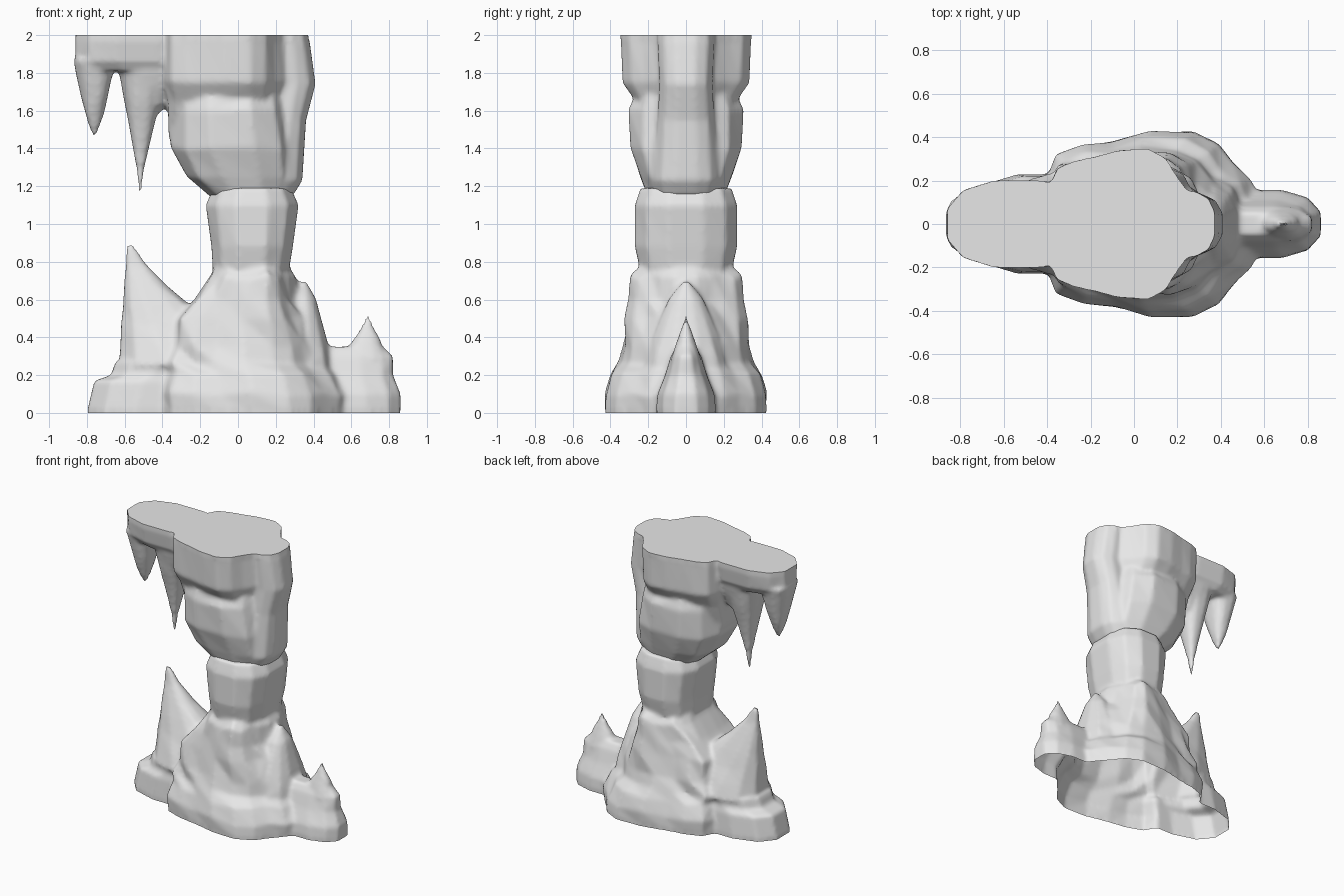
import bpy
import bmesh
import random
from math import cos, sin, tau, radians, copysign

random.seed(4)
if "Cube" in bpy.data.objects:
    bpy.data.objects.remove(bpy.data.objects["Cube"], do_unlink=True)

# One plain stone colour
stone = bpy.data.materials.new("pale_grey_stone")
stone.use_nodes = True
stone.diffuse_color = (0.8, 0.8, 0.8, 1)
stone.node_tree.nodes["Principled BSDF"].inputs["Base Color"].default_value = stone.diffuse_color


def outline(sides, lobes, bulge):
    """Rounded, lobed cross-section fitted to a unit box; first half only."""
    points = []
    for i in range(sides // 2):
        angle = (i + 0.5) * tau / sides
        radius = 1 + bulge * cos(lobes * angle)
        across = copysign(abs(cos(angle)) ** 0.8, cos(angle))
        points.append((radius * across, radius * sin(angle) ** 0.8))
    wide = max(abs(u) for u, v in points)
    deep = max(v for u, v in points)
    return [(u / wide, v / deep) for u, v in points]


PLAIN = outline(12, 0, 0)
LOBED = outline(22, 5, 0.06)


def loft(name, section, rings, rough=0.0):
    """Skin stacked sections; each ring is height, min x, max x, half depth."""
    bm = bmesh.new()
    loops = []
    for index, (z, x_min, x_max, depth) in enumerate(rings):
        middle, half = (x_min + x_max) / 2, (x_max - x_min) / 2
        inner = 0 < index < len(rings) - 1
        front, back = [], []
        for u, v in section:
            wobble = 1 + random.uniform(-rough, rough / 2) * inner
            lift = random.uniform(-rough, rough) / 4 * inner
            x, y = middle + u * half * wobble, v * depth * wobble
            front.append(bm.verts.new((x, -y, z + lift)))
            back.append(bm.verts.new((x, y, z + lift)))
        loops.append(front + back[::-1])
    for low, high in zip(loops, loops[1:]):
        for i, corner in enumerate(low):
            bm.faces.new((low[i - 1], corner, high[i], high[i - 1]))
    bm.faces.new(loops[0])
    bm.faces.new(loops[-1])
    bmesh.ops.recalc_face_normals(bm, faces=bm.faces)
    mesh = bpy.data.meshes.new(name)
    bm.to_mesh(mesh)
    bm.free()
    obj = bpy.data.objects.new(name, mesh)
    bpy.context.collection.objects.link(obj)
    mesh.materials.append(stone)
    return obj


def spike(name, root, tip_x, tip_z, curve):
    """Taper a root ring to a point; curve above one makes it concave."""
    z, x_min, x_max, depth = root
    rings = []
    steps = 6
    for step in range(steps + 1):
        t = step / steps
        shrink = max((1 - t) ** curve, 0.05)
        rings.append((z + (tip_z - z) * t, tip_x + (x_min - tip_x) * shrink,
                      tip_x + (x_max - tip_x) * shrink, depth * shrink))
    return loft(name, PLAIN, rings, rough=0.03)


def weather(target, parts):
    """Fuse overlapping rocks into one softly worn skin."""
    bpy.ops.object.select_all(action="DESELECT")
    target.select_set(True)
    bpy.context.view_layer.objects.active = target
    for part in parts:
        fuse = target.modifiers.new("fuse", "BOOLEAN")
        fuse.operation, fuse.solver, fuse.object = "UNION", "EXACT", part
        bpy.ops.object.modifier_apply(modifier=fuse.name)
        bpy.data.objects.remove(part, do_unlink=True)
    skin = target.modifiers.new("skin", "REMESH")
    skin.mode, skin.voxel_size = "VOXEL", 0.015
    bpy.ops.object.modifier_apply(modifier=skin.name)
    wear = target.modifiers.new("wear", "SMOOTH")
    wear.factor, wear.iterations = 0.5, 4
    bpy.ops.object.modifier_apply(modifier=wear.name)

    # Hollow underside and level top
    bm = bmesh.new()
    bm.from_mesh(target.data)
    bmesh.ops.bisect_plane(bm, geom=bm.verts[:] + bm.edges[:] + bm.faces[:],
                           plane_co=(0, 0, 0.015), plane_no=(0, 0, 1), clear_inner=True)
    for vert in bm.verts:
        if vert.is_boundary:
            vert.co.z = 0
        elif vert.co.z > 1.985:
            vert.co.z = 2
    bm.to_mesh(target.data)
    bm.free()
    bpy.ops.object.shade_smooth_by_angle(angle=radians(50))


# Base mound with its feet and spires
base = loft("rock_base", LOBED, [
    (0, -0.45, 0.6, 0.43), (0.1, -0.45, 0.6, 0.43), (0.21, -0.43, 0.55, 0.4),
    (0.26, -0.43, 0.49, 0.36), (0.36, -0.41, 0.47, 0.34), (0.5, -0.37, 0.4, 0.32),
    (0.6, -0.25, 0.33, 0.3), (0.72, -0.16, 0.3, 0.29), (0.79, -0.13, 0.26, 0.23)], rough=0.06)
right_foot = loft("right_foot", PLAIN, [
    (0, -0.8, 0, 0.23), (0.17, -0.76, 0, 0.22), (0.2, -0.67, 0, 0.21), (0.27, -0.65, 0, 0.21)])
left_foot = loft("left_foot", PLAIN, [
    (0, 0.3, 0.86, 0.16), (0.1, 0.3, 0.86, 0.15), (0.2, 0.3, 0.82, 0.11),
    (0.3, 0.3, 0.82, 0.08), (0.35, 0.3, 0.77, 0.05)])
right_spire = spike("right_spire", (0.25, -0.63, 0.15, 0.24), -0.59, 0.89, 1.1)
left_spire = spike("left_spire", (0.28, 0.55, 0.8, 0.08), 0.69, 0.52, 1)
inner_spire = spike("inner_spire", (0.1, 0.1, 0.53, 0.26), 0.35, 0.7, 0.6)

# Narrow middle of the pillar
waist = loft("pillar_waist", PLAIN, [
    (0.7, -0.13, 0.26, 0.23), (0.88, -0.14, 0.29, 0.27), (1.1, -0.17, 0.32, 0.27),
    (1.19, -0.13, 0.28, 0.24)])
weather(base, [right_foot, left_foot, right_spire, left_spire, inner_spire, waist])

# Swelling rock under the top
collar = loft("upper_collar", PLAIN, [
    (1.14, -0.14, 0.25, 0.2), (1.25, -0.27, 0.3, 0.24), (1.4, -0.36, 0.3, 0.29),
    (1.6, -0.36, 0.27, 0.3), (1.7, -0.35, 0.25, 0.26)], rough=0.04)

# Flat top, side rib, ledge and stalactites
cap = loft("flat_top", LOBED, [
    (1.46, -0.39, 0.2, 0.16), (1.65, -0.4, 0.28, 0.27), (1.75, -0.42, 0.29, 0.34),
    (1.97, -0.42, 0.29, 0.35), (2, -0.42, 0.29, 0.35)], rough=0.02)
rib = loft("left_rib", PLAIN, [
    (1.15, 0.1, 0.29, 0.15), (1.23, 0.1, 0.34, 0.17), (1.55, 0.1, 0.36, 0.15),
    (1.74, 0.1, 0.41, 0.14), (1.96, 0.1, 0.38, 0.15), (2, 0.1, 0.37, 0.15)])
arm = loft("ledge_arm", PLAIN, [
    (1.81, -0.8, -0.2, 0.15), (1.86, -0.86, -0.2, 0.18), (1.97, -0.86, -0.2, 0.2),
    (2, -0.86, -0.2, 0.2)])
short_drip = spike("short_stalactite", (1.87, -0.87, -0.65, 0.14), -0.76, 1.46, 0.7)
long_drip = spike("long_stalactite", (1.9, -0.65, -0.35, 0.18), -0.52, 1.17, 1.1)
inner_drip = spike("inner_stalactite", (1.9, -0.62, -0.3, 0.18), -0.43, 1.58, 0.4)
weather(cap, [collar, rib, arm, short_drip, long_drip, inner_drip])
